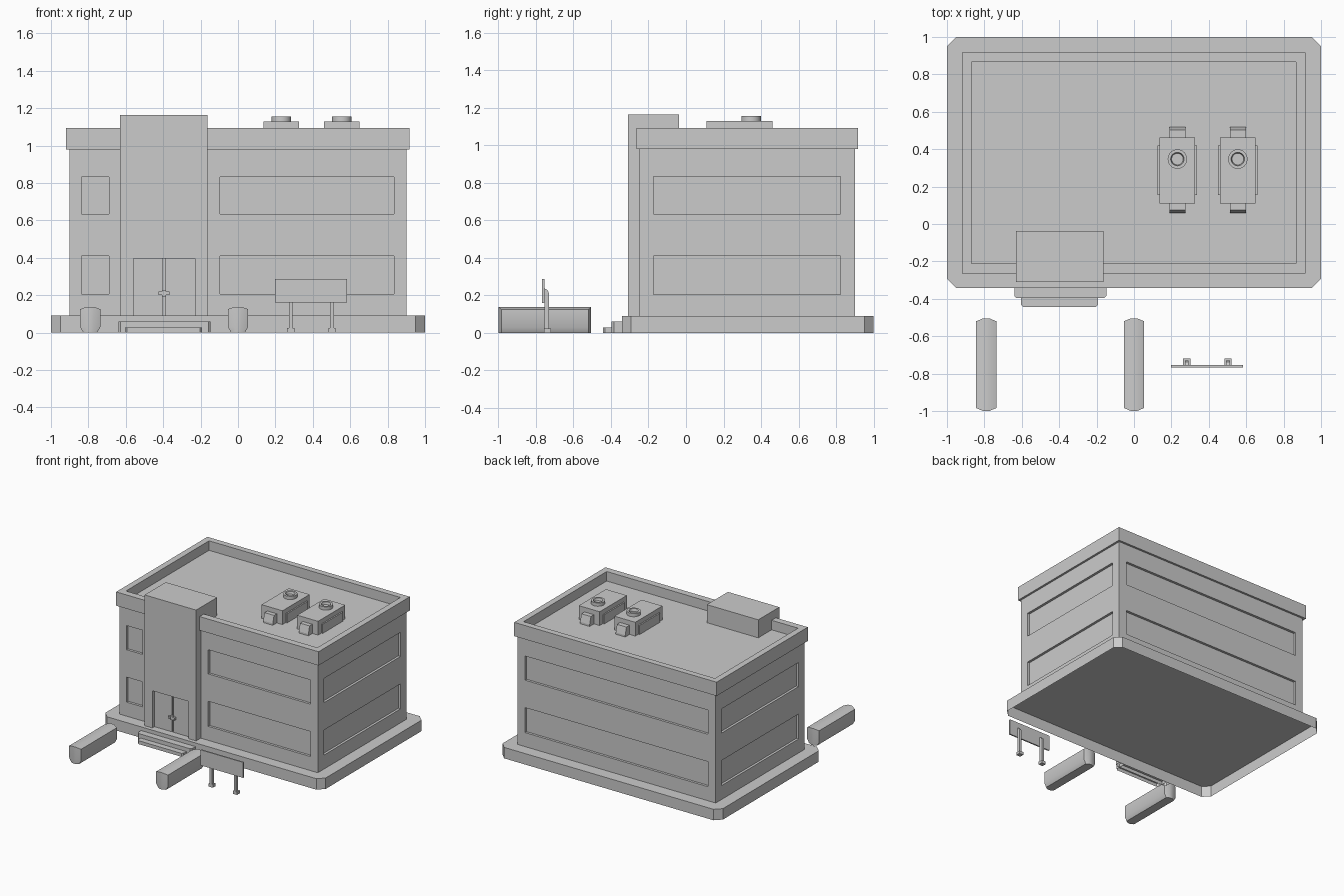
import bpy, bmesh, math

if "Cube" in bpy.data.objects:
    bpy.data.objects.remove(bpy.data.objects["Cube"])


def finish(name, bm, open_bottom=False):
    bmesh.ops.recalc_face_normals(bm, faces=bm.faces)
    if open_bottom:
        under = [f for f in bm.faces if all(v.co.z < 1e-5 for v in f.verts)]
        bmesh.ops.delete(bm, geom=under, context="FACES_ONLY")
    me = bpy.data.meshes.new(name)
    bm.to_mesh(me)
    bm.free()
    ob = bpy.data.objects.new(name, me)
    bpy.context.collection.objects.link(ob)
    return ob


def smooth(ob):
    ob.data.shade_smooth()
    ob.data.set_sharp_from_angle(angle=math.radians(30))


def add_box(bm, x0, x1, y0, y1, z0, z1):
    v = [bm.verts.new((x, y, z)) for x in (x0, x1) for y in (y0, y1) for z in (z0, z1)]
    for f in ((0, 1, 3, 2), (4, 6, 7, 5), (0, 4, 5, 1), (2, 3, 7, 6), (0, 2, 6, 4), (1, 5, 7, 3)):
        bm.faces.new([v[i] for i in f])


def boxes(name, *dims):
    bm = bmesh.new()
    for d in dims:
        add_box(bm, *d)
    return finish(name, bm)


def extrude(name, pts, vec, open_bottom=False):
    bm = bmesh.new()
    f = bm.faces.new([bm.verts.new(p) for p in pts])
    new = bmesh.ops.extrude_face_region(bm, geom=[f], use_keep_orig=True)["geom"]
    bmesh.ops.translate(bm, vec=vec, verts=[g for g in new if isinstance(g, bmesh.types.BMVert)])
    return finish(name, bm, open_bottom)


def cut(ob, cutter):
    m = ob.modifiers.new("cut", "BOOLEAN")
    m.operation = "DIFFERENCE"
    m.solver = "EXACT"
    m.object = cutter
    cutter.hide_render = True
    cutter.hide_set(True)


# foundation slab with clipped corners, hollow underneath
c, f = 0.05, -0.342
extrude("foundation", [(-1 + c, f, 0), (1 - c, f, 0), (1, f + c, 0), (1, 1 - c, 0),
                       (1 - c, 1, 0), (-1 + c, 1, 0), (-1, 1 - c, 0), (-1, f + c, 0)],
        (0, 0, 0.09), open_bottom=True)

# main block with two storeys of recessed window bands on every side
block = boxes("main_block", (-0.9, 0.9, -0.25, 0.9, 0.09, 1.015))
bands = []
d = 0.02
for z0, z1 in ((0.205, 0.41), (0.635, 0.833)):
    bands += [(-0.095, 0.833, -0.3, -0.25 + d, z0, z1),
              (-0.837, -0.69, -0.3, -0.25 + d, z0, z1),
              (-0.83, 0.83, 0.9 - d, 0.95, z0, z1),
              (0.9 - d, 0.95, -0.173, 0.823, z0, z1),
              (-0.95, -0.9 + d, -0.173, 0.823, z0, z1)]
cut(block, boxes("window_cutter", *bands))

# parapet ring
parapet = boxes("parapet", (-0.92, 0.917, -0.265, 0.917, 0.98, 1.093))
cut(parapet, boxes("parapet_cutter", (-0.87, 0.867, -0.21, 0.867, 0.9, 1.2)))

# entrance tower with recessed double door
tower = boxes("entrance_tower", (-0.63, -0.163, -0.31, -0.037, 0.09, 1.163))
cut(tower, boxes("door_cutter", (-0.56, -0.23, -0.4, -0.27, 0.05, 0.395)))
boxes("door_leaves", (-0.56, -0.4, -0.282, -0.265, 0.09, 0.395),
      (-0.39, -0.23, -0.282, -0.265, 0.09, 0.395))
boxes("door_handles", (-0.425, -0.405, -0.3, -0.28, 0.2, 0.22),
      (-0.385, -0.365, -0.3, -0.28, 0.2, 0.22),
      (-0.406, -0.384, -0.295, -0.28, 0.193, 0.227))

# entrance steps with clipped front corners
for name, x0, x1, y0, z in (("upper_step", -0.64, -0.147, -0.396, 0.06),
                            ("lower_step", -0.605, -0.192, -0.443, 0.028)):
    e = 0.012
    extrude(name, [(x0, -0.342, 0), (x0, y0 + e, 0), (x0 + e, y0, 0),
                   (x1 - e, y0, 0), (x1, y0 + e, 0), (x1, -0.342, 0)], (0, 0, z), open_bottom=True)


# hedges: eight-sided plan, tapered foot, softly crowned top
def hedge(name, cx, cy):
    w, n, l = 0.054, 0.018, 0.247
    plan = [(w, -0.232), (w, 0.232), (n, l), (-n, l), (-w, 0.232), (-w, -0.232), (-n, -l), (n, -l)]
    bm = bmesh.new()
    rings = []
    for level in range(3):
        ring = []
        for x, y in plan:
            z = (0, 0.03, 0.138 if abs(x) < w else 0.125)[level]
            s = 0.68 if level == 0 else 1
            ring.append(bm.verts.new((cx + x * s, cy + y, z)))
        rings.append(ring)
    for a, b in zip(rings, rings[1:]):
        for i in range(8):
            j = (i + 1) % 8
            bm.faces.new((a[i], a[j], b[j], b[i]))
    bm.faces.new(rings[0])
    t = rings[2]
    for q in ((0, 1, 2, 7), (7, 2, 3, 6), (6, 3, 4, 5)):
        bm.faces.new([t[i] for i in q])
    smooth(finish(name, bm))


hedge("left_hedge", -0.79, -0.752)
hedge("right_hedge", 0, -0.752)

# blank sign board on two posts
boxes("sign_board", (0.198, 0.583, -0.766, -0.755, 0.16, 0.287))
for side, x in (("left", 0.282), ("right", 0.502)):
    extrude(side + "_sign_post", [(x - 0.01, y, z) for y, z in (
        (-0.755, 0), (-0.73, 0), (-0.73, 0.21), (-0.737, 0.228), (-0.755, 0.237))], (0.02, 0, 0))
    boxes(side + "_sign_foot", (x - 0.019, x + 0.019, -0.756, -0.72, 0, 0.024))


# rooftop air units: body, side panels, end ducts and hollow fan ring
def fan_ring(name, cx, cy):
    profile = [(0.052, 1.125), (0.052, 1.155), (0.036, 1.155), (0.031, 1.135), (0, 1.135)]
    bm = bmesh.new()
    vs = [bm.verts.new((cx + r, cy, z)) for r, z in profile]
    es = [bm.edges.new(p) for p in zip(vs, vs[1:])]
    bmesh.ops.spin(bm, geom=vs + es, cent=(cx, cy, 0), axis=(0, 0, 1), angle=2 * math.pi, steps=24)
    bmesh.ops.remove_doubles(bm, verts=bm.verts, dist=1e-5)
    smooth(finish(name, bm))


for side, x in (("left", 0.232), ("right", 0.555)):
    boxes(side + "_air_unit", (x - 0.095, x + 0.095, 0.11, 0.462, 1.01, 1.128))
    boxes(side + "_air_unit_panels", (x - 0.106, x - 0.09, 0.154, 0.42, 1.01, 1.09),
          (x + 0.09, x + 0.106, 0.154, 0.42, 1.01, 1.09))
    for end, s in (("front", -1), ("back", 1)):
        extrude(f"{side}_{end}_duct", [(x - 0.043, 0.288 + s * y, z) for y, z in (
            (0.16, 1.012), (0.23, 1.012), (0.23, 1.03), (0.214, 1.09), (0.16, 1.09))], (0.086, 0, 0))
    fan_ring(side + "_fan_ring", x, 0.347)
